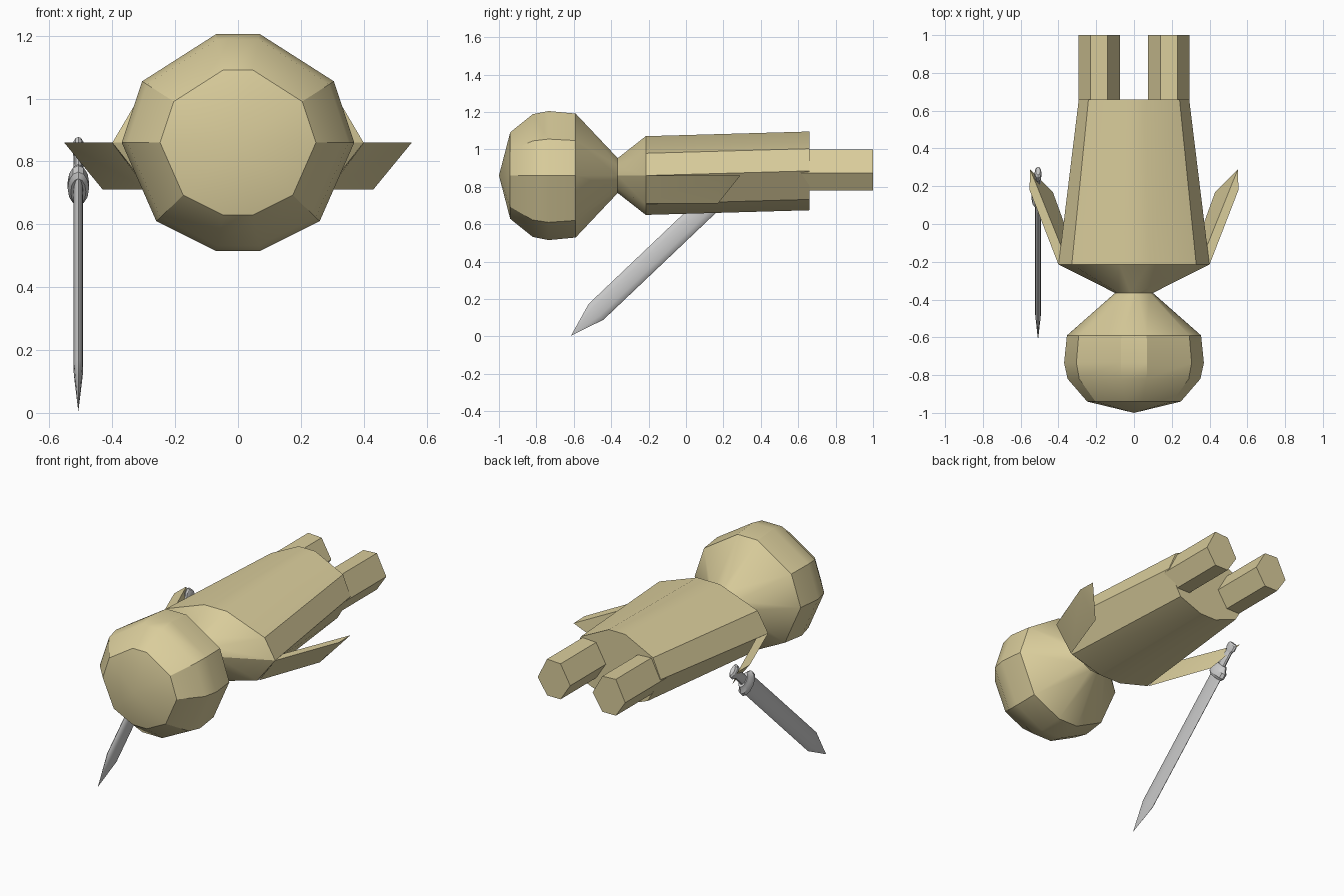
import bpy, bmesh, math
from mathutils import Vector

if "Cube" in bpy.data.objects:
    bpy.data.objects.remove(bpy.data.objects["Cube"])

tan = bpy.data.materials.new("tan")
tan.diffuse_color = (0.70, 0.61, 0.33, 1)
tan.use_nodes = True
tan.node_tree.nodes["Principled BSDF"].inputs["Base Color"].default_value = tan.diffuse_color


def loft(name, rings, mat=None, mirror=False):
    """Skin equal-length rings of points; close both ends."""
    bm = bmesh.new()
    loops = [[bm.verts.new(p) for p in ring] for ring in rings]
    n = len(loops[0])
    for a, b in zip(loops, loops[1:]):
        for i in range(n):
            j = (i + 1) % n
            bm.faces.new((a[i], a[j], b[j], b[i]))
    bm.faces.new(loops[0])
    bm.faces.new(loops[-1])
    bmesh.ops.remove_doubles(bm, verts=bm.verts, dist=0.0005)
    bmesh.ops.recalc_face_normals(bm, faces=bm.faces)
    me = bpy.data.meshes.new(name)
    bm.to_mesh(me)
    bm.free()
    ob = bpy.data.objects.new(name, me)
    bpy.context.collection.objects.link(ob)
    if mat:
        me.materials.append(mat)
    if mirror:
        ob.modifiers.new("mirror", 'MIRROR')
    bpy.ops.object.select_all(action='DESELECT')
    ob.select_set(True)
    bpy.context.view_layer.objects.active = ob
    bpy.ops.object.shade_smooth_by_angle(angle=math.radians(30))
    return ob


# Shared ten-sided cross-section of head and body (right half, mirrored)
half = [(.07, .345), (.305, .195), (.37, 0), (.26, -.25), (.07, -.345)]
section = half + [(-x, z) for x, z in reversed(half)]


def slice_at(y, sx, sz, cz=0.86):
    return [(x * sx, y, cz + z * sz) for x, z in section]


# Head and neck: the first ring collapses to a point
loft("head", [slice_at(y, s, s) for y, s in [
    (-1, 0.0001), (-.94, .67), (-.82, .95), (-.735, 1), (-.59, .96), (-.365, .27)]], tan)

# Body from neck to hem
loft("body", [slice_at(-.365, .27, .27), slice_at(-.215, 1.08, .61),
              slice_at(.66, .79, .61, .885)], tan)

# Hexagonal legs
leg = [(.075, .88), (.14, .995), (.23, 1.0), (.293, .875), (.23, .78), (.14, .78)]
loft("legs", [[(x, y, z) for x, z in leg] for y in (.6, 1)], tan, True)

# Triangular prism arms, swept outward from the shoulders
loft("arms", [[(.40, -.215, .86), (.385, -.12, .86), (.29, -.215, .71)],
              [(.553, .18, .86), (.55, .29, .86), (.43, .17, .71)]], tan, True)

# Sword: stations measured from the tip along a slanted axis
tip = Vector((-.508, -.615, .004))
axis = Vector((0, .725, .689)).normalized()
wide = Vector((0, -axis.z, axis.y))
thick = Vector((1, 0, 0))


def oval(s, w, t, n=12):
    return [tip + axis * s + wide * (w * math.cos(k * math.tau / n))
            + thick * (t * math.sin(k * math.tau / n)) for k in range(n)]


def sword_part(name, stations):
    loft(name, [oval(*st) for st in stations])


sword_part("blade", [(0, .0001, .0001), (.185, .058, .015), (1.04, .058, .015)])
sword_part("guard", [(1.015, .058, .024), (1.03, .073, .034), (1.06, .073, .034),
                     (1.075, .058, .026), (1.095, .045, .022)])
sword_part("handle", [(1.08, .030, .017), (1.19, .028, .015)])
sword_part("pommel", [(1.18, .028, .015), (1.20, .042, .018), (1.225, .042, .018),
                      (1.235, .030, .012)])
